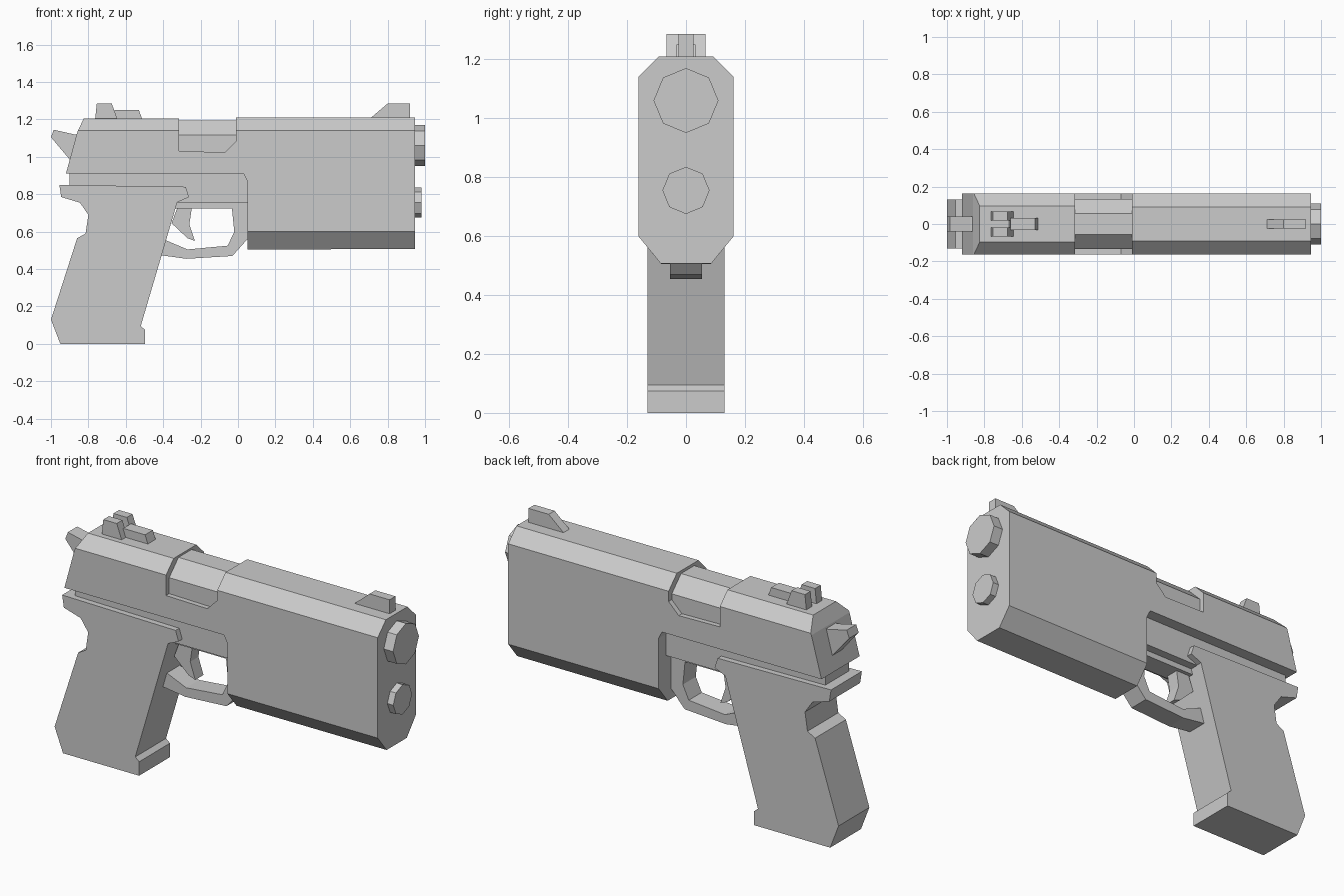
import bpy, bmesh, math
from mathutils import Vector

if "Cube" in bpy.data.objects:
    bpy.data.objects.remove(bpy.data.objects["Cube"])

steel = bpy.data.materials.new("grey")
steel.diffuse_color = (0.6, 0.6, 0.6, 1)
steel.use_nodes = True
steel.node_tree.nodes["Principled BSDF"].inputs["Base Color"].default_value = steel.diffuse_color


def prism(name, points, to_3d, lo, hi):
    """Extrude a 2D outline between lo and hi; to_3d places each point."""
    bm = bmesh.new()
    face = bm.faces.new([bm.verts.new(to_3d(a, b, lo)) for a, b in points])
    out = bmesh.ops.extrude_face_region(bm, geom=[face])
    shift = Vector(to_3d(0, 0, hi)) - Vector(to_3d(0, 0, lo))
    bmesh.ops.translate(bm, vec=shift,
                        verts=[v for v in out["geom"] if isinstance(v, bmesh.types.BMVert)])
    bmesh.ops.recalc_face_normals(bm, faces=bm.faces)
    mesh = bpy.data.meshes.new(name)
    bm.to_mesh(mesh)
    bm.free()
    mesh.materials.append(steel)
    obj = bpy.data.objects.new(name, mesh)
    bpy.context.collection.objects.link(obj)
    return obj


def side(name, points, half, y=0.0):
    """Side outline (x, z) with a thickness across y."""
    return prism(name, points, lambda a, b, t: (a, t, b), y - half, y + half)


def along(name, points, x0, x1):
    """Cross-section (y, z) run along x."""
    return prism(name, points, lambda a, b, t: (t, a, b), x0, x1)


def octagon(r, z, turn=0.0):
    return [(r * math.cos(turn + i * math.pi / 4), z + r * math.sin(turn + i * math.pi / 4))
            for i in range(8)]


# Slide and deep front block, with the port notch, trimmed to a chamfered section
slide = side("slide", [
    (-0.92, 0.91), (-0.86, 1.13), (-0.825, 1.205), (-0.315, 1.205), (-0.315, 1.03),
    (-0.07, 1.025), (-0.01, 1.085), (-0.01, 1.21), (0.945, 1.21), (0.945, 0.507),
    (0.05, 0.505), (0.05, 0.87), (0.03, 0.91)], 0.3)
section = along("slide_section", [
    (-0.08, 0.5), (0.08, 0.5), (0.162, 0.6), (0.162, 1.14),
    (0.09, 1.212), (-0.09, 1.212), (-0.162, 1.14), (-0.162, 0.6)], -1.2, 1.2)
trim = slide.modifiers.new("trim", "BOOLEAN")
trim.operation = "INTERSECT"
trim.solver = "EXACT"
trim.object = section
bpy.context.view_layer.objects.active = slide
bpy.ops.object.modifier_apply(modifier="trim")
bpy.data.objects.remove(section)

# Barrel chamber showing in the port, muzzle and lower rod
along("chamber", octagon(0.146, 1.06, math.pi / 8), -0.33, 0.0)
along("muzzle", octagon(0.11, 1.06), 0.93, 1.0)
along("lower_rod", octagon(0.08, 0.755), 0.93, 0.98)

# Frame under the slide
side("frame", [(-0.9, 0.82), (-0.9, 0.92), (0.06, 0.92), (0.06, 0.755), (-0.36, 0.755)], 0.1)
side("frame_rail", [(-0.36, 0.725), (-0.36, 0.77), (0.06, 0.77), (0.06, 0.725)], 0.055)

# Grip with tang, thumb hollow and base lip
side("grip", [
    (-0.955, 0.85), (-0.28, 0.84), (-0.262, 0.785), (-0.325, 0.757), (-0.52, 0.095),
    (-0.497, 0.075), (-0.497, 0.0), (-0.95, 0.0), (-1.0, 0.13), (-0.86, 0.565),
    (-0.815, 0.59), (-0.80, 0.69), (-0.845, 0.755), (-0.945, 0.785)], 0.131)

# Trigger guard and trigger
side("trigger_guard", [
    (-0.42, 0.475), (-0.275, 0.455), (-0.03, 0.47), (0.055, 0.565), (0.055, 0.75),
    (-0.035, 0.75), (-0.02, 0.6), (-0.055, 0.525), (-0.27, 0.505), (-0.40, 0.56)], 0.055)
side("trigger", [
    (-0.32, 0.74), (-0.245, 0.74), (-0.26, 0.64), (-0.23, 0.55), (-0.27, 0.565),
    (-0.355, 0.645)], 0.035)

# Hammer
side("hammer", [
    (-0.985, 1.145), (-0.875, 1.12), (-0.80, 1.12), (-0.80, 0.98), (-0.895, 0.98),
    (-1.0, 1.105)], 0.04)

# Sights
for label, y in (("left", 0.043), ("right", -0.043)):
    side("rear_sight_" + label, [
        (-0.765, 1.19), (-0.755, 1.285), (-0.675, 1.285), (-0.64, 1.19)], 0.024, y)
side("rear_sight_base", [(-0.67, 1.19), (-0.66, 1.25), (-0.53, 1.25), (-0.508, 1.19)], 0.033)
side("front_sight", [(0.70, 1.2), (0.80, 1.285), (0.92, 1.285), (0.92, 1.2)], 0.025)
